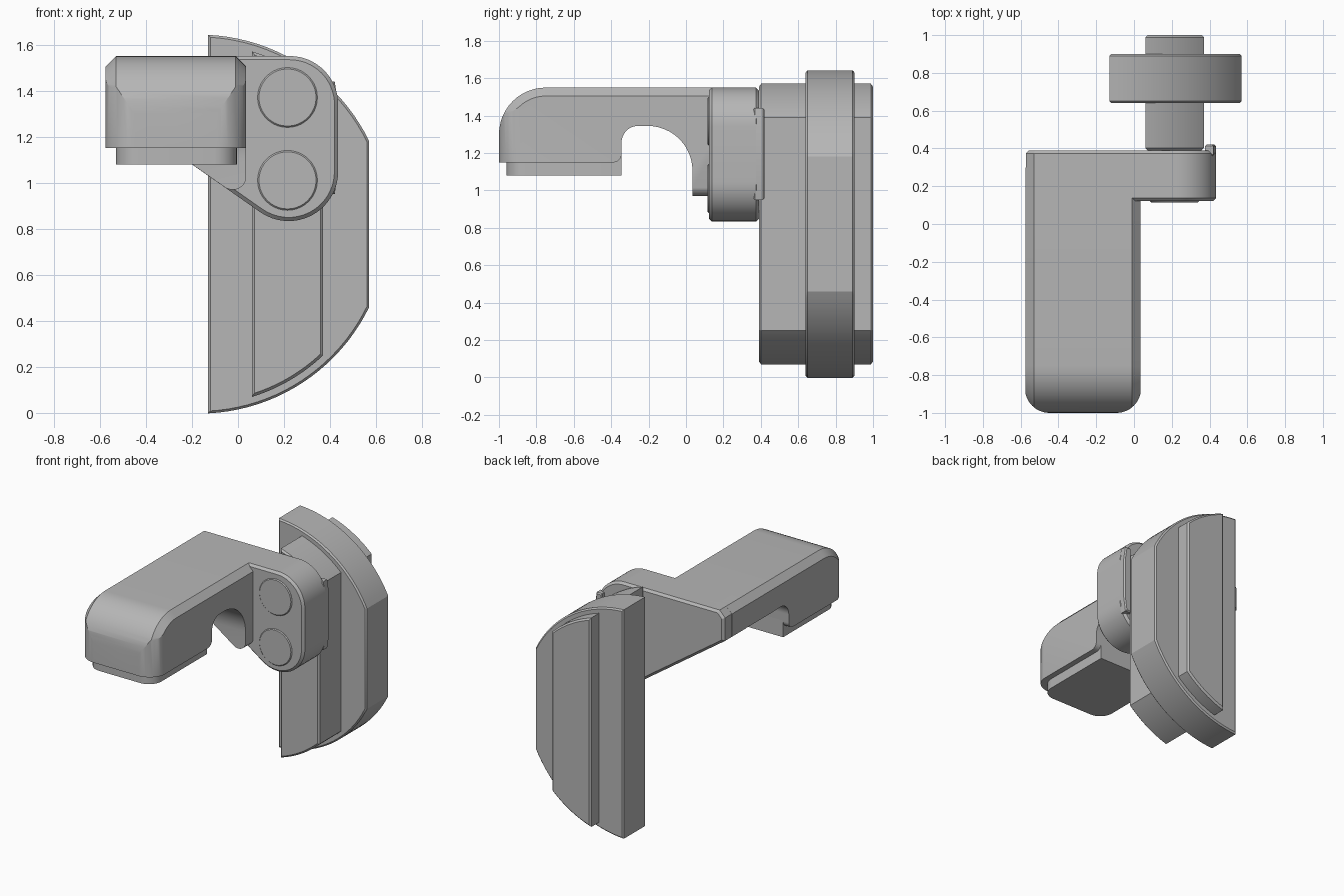
import bpy, bmesh, math
from mathutils import Vector

cube = bpy.data.objects.get("Cube")
if cube:
    bpy.data.objects.remove(cube, do_unlink=True)

grey = bpy.data.materials.new("neutral grey")
grey.use_nodes = True
GREY = (0.47, 0.47, 0.47, 1)
grey.diffuse_color = GREY
grey.node_tree.nodes["Principled BSDF"].inputs["Base Color"].default_value = GREY


def rounded(corners, steps=10):
    """Outline from (a, b, radius) corners, filleting those with a radius."""
    out = []
    n = len(corners)
    for i, (a, b, r) in enumerate(corners):
        p = Vector((a, b))
        if r == 0:
            out.append(p)
            continue
        u = (Vector(corners[i - 1][:2]) - p).normalized()
        v = (Vector(corners[(i + 1) % n][:2]) - p).normalized()
        half = u.angle(v) / 2
        centre = p + (u + v).normalized() * (r / math.sin(half))
        start = p + u * (r / math.tan(half)) - centre
        end = p + v * (r / math.tan(half)) - centre
        sweep = start.angle_signed(end)
        for k in range(steps + 1):
            t = -sweep * k / steps
            c, s = math.cos(t), math.sin(t)
            out.append(centre + Vector((start.x * c - start.y * s,
                                        start.x * s + start.y * c)))
    return out


def prism(name, outline, axis, lo, hi, bevel=0, rule=None):
    """Extrude an outline along an axis; bevel the cap edges that pass the rule."""
    place = {"x": lambda p, t: (t, p[0], p[1]),
             "y": lambda p, t: (p[0], t, p[1]),
             "z": lambda p, t: (p[0], p[1], t)}[axis]
    bm = bmesh.new()
    caps = [[bm.verts.new(place(p, t)) for p in outline] for t in (lo, hi)]
    faces = [bm.faces.new(c) for c in caps]
    n = len(outline)
    for i in range(n):
        j = (i + 1) % n
        bm.faces.new((caps[0][i], caps[0][j], caps[1][j], caps[1][i]))
    bmesh.ops.recalc_face_normals(bm, faces=bm.faces)
    if bevel:
        edges = [e for f in faces for e in f.edges
                 if rule is None or all(rule(v.co) for v in e.verts)]
        bmesh.ops.bevel(bm, geom=edges, offset=bevel, segments=1,
                        affect="EDGES", clamp_overlap=False)
    mesh = bpy.data.meshes.new(name)
    bm.to_mesh(mesh)
    bm.free()
    mesh.materials.append(grey)
    obj = bpy.data.objects.new(name, mesh)
    bpy.context.collection.objects.link(obj)
    return obj


def activate(obj):
    bpy.ops.object.select_all(action="DESELECT")
    obj.select_set(True)
    bpy.context.view_layer.objects.active = obj


def cut(obj, cutter, operation):
    """Apply a boolean and discard the cutter."""
    mod = obj.modifiers.new("cut", "BOOLEAN")
    mod.object, mod.operation, mod.solver = cutter, operation, "EXACT"
    activate(obj)
    bpy.ops.object.modifier_apply(modifier=mod.name)
    bpy.data.objects.remove(cutter, do_unlink=True)


def segment(radius, left, right, steps=20):
    """Slice of a disc between two vertical chords."""
    cx, cz = -0.17, 0.82
    a0 = math.acos((right - cx) / radius)
    a1 = math.acos((left - cx) / radius)
    upper = [(a0 + (a1 - a0) * k / steps) for k in range(steps + 1)]
    angles = upper + [-a for a in reversed(upper)]
    return [(cx + radius * math.cos(a), cz + radius * math.sin(a)) for a in angles]


# Cross-shaped disc segment at the back
parts = [prism("segment_rim", segment(0.823, -0.13, 0.57), "y", 0.64, 0.90, 0.01),
         prism("segment_core", segment(0.785, 0.06, 0.37), "y", 0.39, 1.0, 0.012)]

# Mounting plate with a slanted lower edge
plate = rounded([(-0.573, 1.34, 0), (-0.573, 1.505, 0), (-0.53, 1.55, 0),
                 (0.435, 1.55, 0.21), (0.435, 0.6355, 0.215)], 16)
parts.append(prism("mounting_plate", plate, "y", 0.122, 0.39, 0.016))

# Lip behind the plate
lip = [(0.375, 0.95), (0.42, 0.95), (0.435, 1.05), (0.435, 1.34), (0.42, 1.44), (0.375, 1.44)]
parts.append(prism("plate_lip", lip, "y", 0.36, 0.42, 0.008))

# Two round caps on the plate
for name, z in (("upper_cap", 1.37), ("lower_cap", 1.01)):
    ring = [(0.215 + 0.13 * math.cos(k * math.tau / 40),
             z + 0.13 * math.sin(k * math.tau / 40)) for k in range(40)]
    parts.append(prism(name, ring, "y", 0.115, 0.13, 0.006))

# Arm with a rounded nose and an arch beneath
side = rounded([(-1, 1.15, 0), (-1, 1.55, 0.25), (0.3, 1.55, 0), (0.3, 0.85, 0),
                (0.035, 0.85, 0), (0.035, 1.345, 0.24), (-0.345, 1.345, 0.09),
                (-0.345, 1.15, 0.045)], 12)
arm = prism("arm", side, "x", -0.575, 0.035, 0.045,
            lambda c: c.z > 1.4 or c.y < -0.9)
plan = rounded([(-0.6, 0.5, 0), (-0.575, -1, 0.13), (0.035, -1, 0.13), (0.06, 0.5, 0)], 12)
cut(arm, prism("nose_cutter", plan, "z", 0.5, 2), "INTERSECT")
slant = rounded([(-0.8, 1.5, 0), (0.037, 0.914, 0.06), (0.037, 1.7, 0),
                 (0.3, 1.7, 0), (0.3, 0.6, 0), (-0.8, 0.6, 0)], 10)
cut(arm, prism("slant_cutter", slant, "y", -0.2, 0.5), "DIFFERENCE")
parts.append(arm)

# Pad under the arm
pad = rounded([(-0.53, -0.345, 0), (-0.53, -0.96, 0.1), (-0.005, -0.96, 0.1),
               (-0.005, -0.345, 0)], 8)
parts.append(prism("pad", pad, "z", 1.08, 1.2))

for obj in parts:
    activate(obj)
    bpy.ops.object.shade_smooth_by_angle(angle=math.radians(25))
